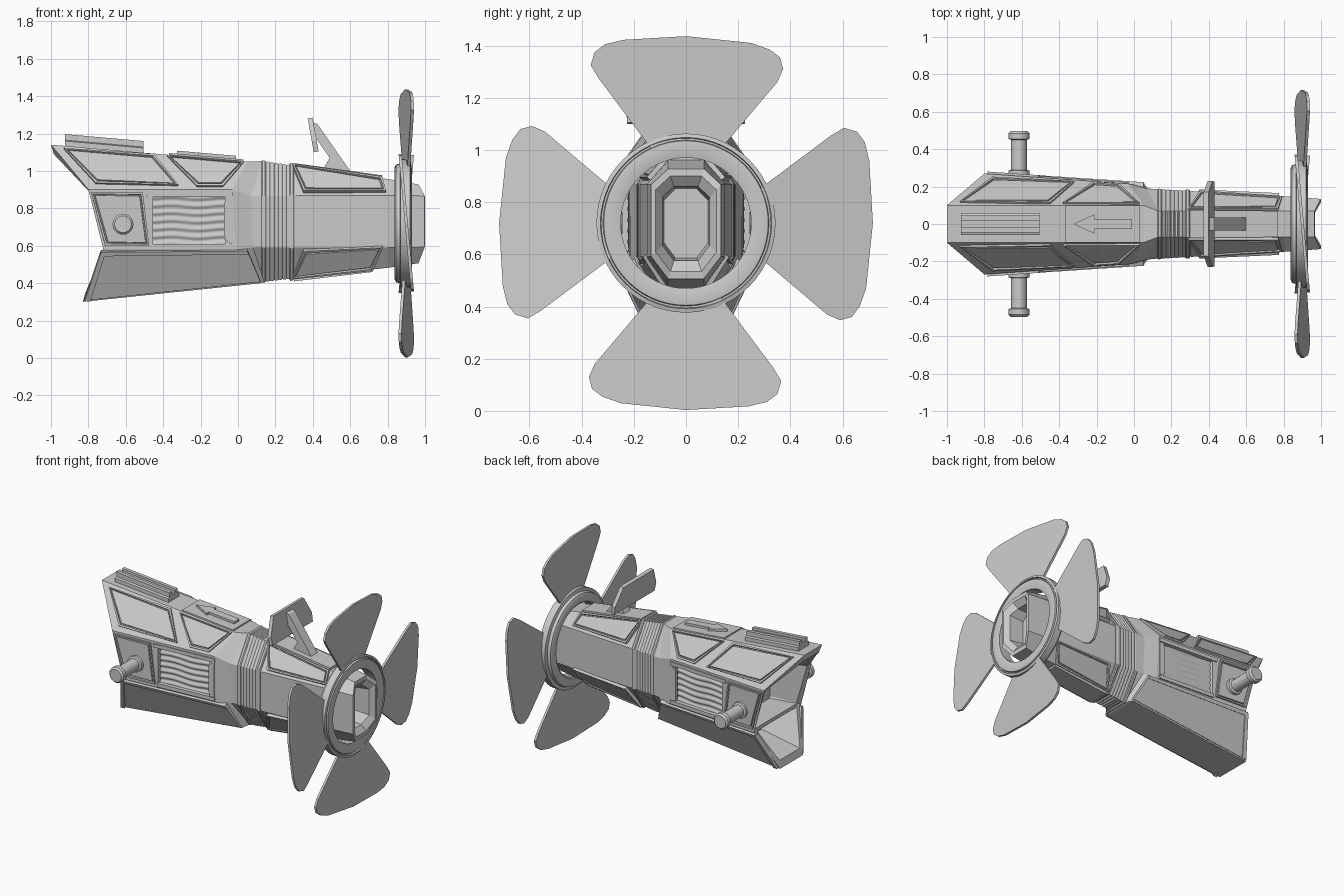
import bpy, bmesh, math
from mathutils import Vector

if "Cube" in bpy.data.objects:
    bpy.data.objects.remove(bpy.data.objects["Cube"])

CZ = 0.72  # height of the long axis


def make(name, verts, faces, smooth=False):
    me = bpy.data.meshes.new(name)
    me.from_pydata([tuple(v) for v in verts], [], faces)
    bm = bmesh.new()
    bm.from_mesh(me)
    bmesh.ops.recalc_face_normals(bm, faces=bm.faces)
    bm.to_mesh(me)
    bm.free()
    ob = bpy.data.objects.new(name, me)
    bpy.context.collection.objects.link(ob)
    if smooth:
        bpy.ops.object.select_all(action='DESELECT')
        ob.select_set(True)
        bpy.context.view_layer.objects.active = ob
        bpy.ops.object.shade_smooth_by_angle(angle=math.radians(35))
    return ob


def loft(name, rings, closed=False, smooth=False):
    n, m = len(rings[0]), len(rings)
    verts = [v for r in rings for v in r]
    faces = []
    for i in range(m if closed else m - 1):
        a, b = i * n, ((i + 1) % m) * n
        faces += [(a + j, a + (j + 1) % n, b + (j + 1) % n, b + j) for j in range(n)]
    if not closed:
        faces += [tuple(range(n)), tuple(range((m - 1) * n, m * n))]
    return make(name, verts, faces, smooth)


def prism(name, pts, vec):
    pts = [Vector(p) for p in pts]
    return loft(name, [pts, [p + Vector(vec) for p in pts]])


def lathe(name, prof, origin, axis, n, closed=False):
    # prof holds (distance along axis, radius)
    rings = []
    for d, r in prof:
        ring = []
        for i in range(n):
            a = 2 * math.pi * i / n
            u, v = r * math.cos(a), r * math.sin(a)
            off = (d, u, v) if axis == 'x' else (u, d, v)
            ring.append(Vector(origin) + Vector(off))
        rings.append(ring)
    return loft(name, rings, closed, True)


# Half cross-sections (y, z), top to bottom, at a given x
def hull(x):
    w = 0.21 - 0.07 * (x - 0.05)
    return [(0.10, 1.05 - 0.086 * (x - 0.05)), (w, 0.90), (w, 0.58), (0.13, 0.40 + 0.105 * (x - 0.12))]


def tube(x):
    d = x - 0.28
    w = 0.18 - 0.06 * d
    return [(0.07, 1.035 - 0.15 * d), (w, 0.87), (w, 0.59), (0.07, 0.42 + 0.12 * d)]


def ring(prof, xs, s=1.0, shift=0.0):
    xs = xs if isinstance(xs, (list, tuple)) else [xs] * 4
    half = [(x + shift, prof(x)[i][0] * s, CZ + (prof(x)[i][1] - CZ) * s) for i, x in enumerate(xs)]
    return half + [(x, -y, z) for x, y, z in reversed(half)]


def surf_y(prof, x, z):
    p = prof(x)
    for (y0, z0), (y1, z1) in zip(p, p[1:]):
        if z >= z1:
            return y0 + (y1 - y0) * (z0 - z) / (z0 - z1)
    return p[-1][0]


def panel(name, xz, prof, h=0.012, groove=True):
    for side, tag in ((1, "left"), (-1, "right")):
        pts = [Vector((x, side * surf_y(prof, x, z), z)) for x, z in xz]
        n = (pts[2] - pts[0]).cross(pts[3] - pts[1]).normalized()
        if n.y * side < 0:
            n, pts = -n, pts[::-1]
        ob = loft(name + "_" + tag, [[p - n * 0.015 for p in pts], [p + n * h for p in pts]])
        if groove:
            bm = bmesh.new()
            bm.from_mesh(ob.data)
            top = max(bm.faces, key=lambda f: f.calc_center_median().dot(n))
            for t, d in ((0.014, 0), (0.003, -0.012), (0.006, 0), (0.003, 0.009)):
                bmesh.ops.inset_region(bm, faces=[top], thickness=t, depth=d)
            bm.to_mesh(ob.data)
            bm.free()


# Rear hull: hollow, open at the slanted back
back = [-1.0, -0.80, -0.72, -0.83]
body = loft("rear_hull", [
    ring(hull, [-0.52] * 4, 0.80), ring(hull, back, 0.88, 0.015), ring(hull, back),
    ring(hull, [0.05, -0.03, -0.01, 0.12]), ring(tube, [0.13, 0.07, 0.08, 0.14], 0.985), ring(tube, 0.16, 0.97)])

# Side recesses for the vents
for s in (1, -1):
    cut = prism("vent_cutter", [(-0.455, s * 0.2, 0.61), (-0.07, s * 0.175, 0.61),
                                (-0.07, s * 0.175, 0.86), (-0.455, s * 0.2, 0.86)], (0, s * 0.2, 0))
    cut.hide_render = True
    mod = body.modifiers.new("vent", 'BOOLEAN')
    mod.object, mod.solver = cut, 'EXACT'
    bpy.context.view_layer.objects.active = body
    bpy.ops.object.modifier_apply(modifier=mod.name)
    bpy.data.objects.remove(cut)

# Hull panels and vent frames
panel("rear_upper_panel", [(-0.93, 1.115), (-0.45, 1.085), (-0.32, 0.92), (-0.76, 0.93)], hull)
panel("mid_upper_panel", [(-0.38, 1.078), (0.03, 1.045), (-0.08, 0.915), (-0.22, 0.915)], hull)
panel("side_panel", [(-0.785, 0.885), (-0.51, 0.885), (-0.475, 0.60), (-0.71, 0.60)], hull)
panel("skirt_panel", [(-0.735, 0.565), (0.05, 0.575), (0.12, 0.41), (-0.82, 0.31)], hull, 0.008, False)
panel("skirt_rear_lip", [(-0.735, 0.565), (-0.71, 0.565), (-0.79, 0.31), (-0.82, 0.31)], hull, 0.016, False)
panel("skirt_top_lip", [(-0.73, 0.572), (0.05, 0.578), (0.055, 0.56), (-0.735, 0.55)], hull, 0.016, False)
panel("vent_frame_top", [(-0.49, 0.885), (-0.03, 0.885), (-0.03, 0.86), (-0.485, 0.86)], hull, 0.008, False)
panel("vent_frame_bottom", [(-0.46, 0.61), (-0.03, 0.61), (-0.03, 0.585), (-0.46, 0.585)], hull, 0.008, False)
panel("vent_frame_front", [(-0.075, 0.83), (-0.035, 0.86), (-0.035, 0.61), (-0.075, 0.64)], hull, 0.004, False)
prism("mid_top_plate", [(x, y, hull(x)[0][1] - 0.01) for x, y in ((-0.37, 0.1), (0.03, 0.1), (0.03, -0.1), (-0.37, -0.1))],
      (0, 0, 0.02))

# Wavy vent louvres, side pegs
for s, tag in ((1, "left"), (-1, "right")):
    nx, nz = 14, 42
    verts, faces = [], []
    for i in range(nx + 1):
        x = -0.457 + 0.388 * i / nx
        for j in range(nz + 1):
            y = hull(x)[1][0] - 0.025 + 0.005 * math.cos(2 * math.pi * 6 * j / nz + 0.8 * math.sin(x * 22))
            verts.append((x, s * y, 0.61 + 0.25 * j / nz))
    for i in range(nx):
        for j in range(nz):
            a = i * (nz + 1) + j
            faces.append((a, a + 1, a + nz + 2, a + nz + 1))
    make("vent_louvres_" + tag, verts, faces, True)
    lathe("peg_" + tag, [(s * d, r) for d, r in ((0.24, 0.056), (0.285, 0.056), (0.29, 0.042), (0.45, 0.042),
                                               (0.455, 0.056), (0.485, 0.056), (0.497, 0.045))],
          (-0.615, 0, 0.715), 'y', 20)

# Shelf inside the open back
prism("inner_shelf", [(-0.71, -0.23, 0.57), (-0.71, 0.23, 0.57), (-0.5, 0.21, 0.57), (-0.5, -0.21, 0.57)], (0, 0, 0.025))

# Stepped top rail and direction arrow
half = [(0.06, 1.125), (0.06, 1.16), (0.045, 1.165), (0.045, 1.197), (0.02, 1.197), (0.02, 1.18)]
prism("top_rail", [(-0.925, y, z) for y, z in half + [(-y, z) for y, z in reversed(half)]], (0.42, 0, -0.037))
arrow = [(-0.325, 0), (-0.21, 0.052), (-0.21, 0.028), (-0.01, 0.028), (-0.01, -0.028), (-0.21, -0.028), (-0.21, -0.052)]
prism("top_arrow", [(x, y, hull(x)[0][1] - 0.01) for x, y in arrow], (0, 0, 0.036))

# Ribbed neck and collars
rings = []
for i in range(6):
    x = 0.15 + 0.022 * i
    rings += [ring(tube, x, 0.975), ring(tube, x + 0.006, 0.99), ring(tube, x + 0.016, 0.99)]
loft("ribbed_neck", rings + [ring(tube, 0.30, 0.97)])
for name, x0, x1, s in (("rear_collar", 0.125, 0.15, 1.0), ("front_collar", 0.275, 0.30, 1.025)):
    loft(name, [ring(tube, x0, s - 0.02), ring(tube, x0 + 0.006, s), ring(tube, x1 - 0.006, s), ring(tube, x1, s - 0.02)])

# Front barrel with a hollow octagonal mouth
mouth = [0.965, 0.998, 0.998, 0.965]
loft("barrel", [ring(tube, 0.28, 0.96), ring(tube, 0.31, 0.985), ring(tube, 0.80, 1.0), ring(tube, mouth, 0.98, 0.0),
                ring(tube, mouth, 0.85, 0.002), ring(tube, mouth, 0.66, -0.03), ring(tube, 0.86, 0.58)])
panel("barrel_upper_panel", [(0.29, 1.03), (0.77, 0.96), (0.79, 0.885), (0.35, 0.885)], tube, 0.018)
panel("barrel_lower_panel", [(0.29, 0.43), (0.72, 0.475), (0.775, 0.60), (0.35, 0.58)], tube, 0.018)
prism("barrel_top_plate", [(0.30, -0.075, 1.02), (0.30, 0.075, 1.02), (0.77, 0.07, 0.955), (0.77, -0.07, 0.955)], (0, 0, 0.022))
prism("barrel_bottom_plate", [(0.30, -0.075, 0.41), (0.30, 0.075, 0.41), (0.72, 0.07, 0.46), (0.72, -0.07, 0.46)], (0, 0, 0.025))

# Sight plate on a raked strut
plate = [(0.225, 1.10), (0.23, 1.16), (0.17, 1.28)]
plate += [(-y, z) for y, z in reversed(plate)]
prism("sight_plate", [(0.405 - (z - 1.10) * 0.18, y, z) for y, z in plate], (0.026, 0, 0.005))
strut = [(0.40, 1.26), (0.425, 1.25), (0.60, 1.0), (0.45, 1.0), (0.49, 1.07), (0.42, 1.17), (0.40, 1.17)]
prism("sight_strut", [(x, -0.035, z) for x, z in strut], (0, 0.07, 0))

# Rotor ring
lathe("rotor_ring", [(0.838, 0.30), (0.845, 0.315), (0.865, 0.32), (0.87, 0.343), (0.92, 0.343), (0.924, 0.328),
                     (0.912, 0.325), (0.912, 0.318), (0.926, 0.315), (0.93, 0.285), (0.922, 0.25), (0.845, 0.25),
                     (0.838, 0.26)], (0, 0, CZ), 'x', 56, True)

# Four pitched blades (sideways offset, radius)
blade = [(-0.13, 0.28), (-0.335, 0.555), (-0.365, 0.605), (-0.35, 0.655), (-0.31, 0.685), (-0.24, 0.702), (0, 0.716),
         (0.25, 0.69), (0.32, 0.665), (0.36, 0.635), (0.372, 0.59), (0.35, 0.54), (0.13, 0.28)]
for k in range(4):
    c, s = (1, 0, -1, 0)[k], (0, 1, 0, -1)[k]
    prism("rotor_blade_%d" % (k + 1), [(0.892 - 0.09 * t, t * c - r * s, CZ + t * s + r * c) for t, r in blade],
          (0.016, 0, 0))
